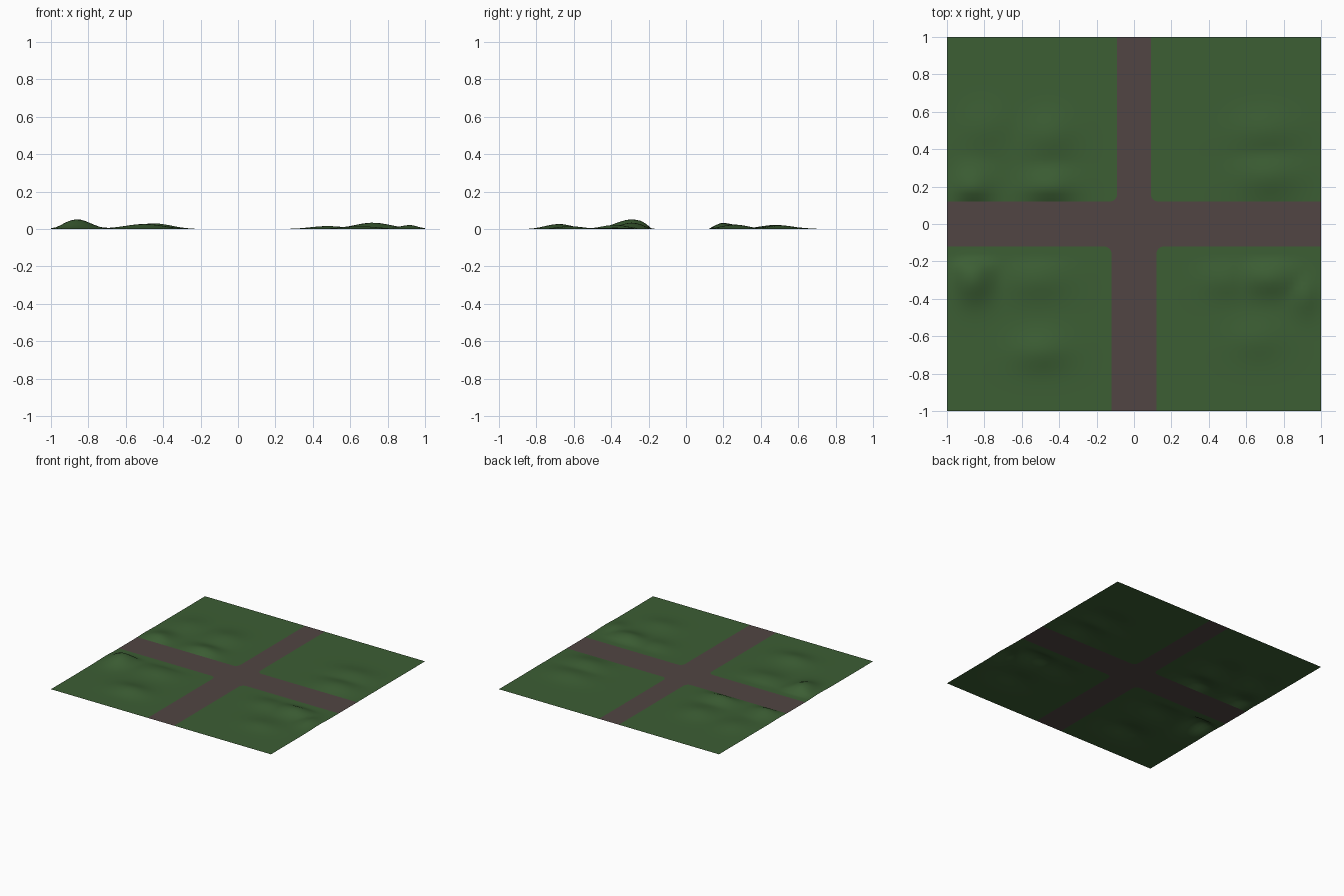
import bpy, bmesh, math

if "Cube" in bpy.data.objects:
    bpy.data.objects.remove(bpy.data.objects["Cube"])

R = 0.04            # rounded kerb radius
ROAD_Y = 0.12       # half width of the east-west road
N = 32              # grid divisions per lawn side


def material(name, rgb):
    m = bpy.data.materials.new(name)
    m.diffuse_color = (*rgb, 1)
    m.use_nodes = True
    m.node_tree.nodes["Principled BSDF"].inputs["Base Color"].default_value = m.diffuse_color
    return m


grass = material("grass green", (0.045, 0.112, 0.034))
asphalt = material("road brown grey", (0.082, 0.060, 0.056))

# Hills: x, y, height, x radius, y radius
HILLS = [
    (-0.86, -0.29, 0.052, 0.10, 0.12), (-0.50, -0.68, 0.027, 0.15, 0.10),
    (-0.52, -0.30, 0.020, 0.16, 0.10),
    (0.72, -0.29, 0.034, 0.14, 0.09), (0.92, -0.38, 0.022, 0.08, 0.10),
    (0.48, -0.30, 0.016, 0.13, 0.09), (0.65, -0.62, 0.015, 0.14, 0.10),
    (-0.86, 0.20, 0.032, 0.10, 0.10), (-0.45, 0.20, 0.031, 0.13, 0.09),
    (-0.45, 0.48, 0.022, 0.13, 0.12), (-0.80, 0.52, 0.014, 0.12, 0.12),
    (0.72, 0.26, 0.024, 0.16, 0.10), (0.70, 0.50, 0.020, 0.18, 0.11),
]


def ramp(t):
    t = max(0.0, min(1.0, t))
    return t * t * (3 - 2 * t)


def height(x, y):
    z = max(h * math.exp(-((x - a) / rx) ** 2 - ((y - b) / ry) ** 2)
            for a, b, h, rx, ry in HILLS)
    start, width = (0.12, 0.055) if y > 0 else (0.17, 0.06)
    z *= ramp((abs(y) - start) / width)          # flat beside the road
    z *= ramp((0.97 - abs(y)) / 0.2)             # flat at front and back
    z *= ramp((abs(x) - 0.12) / 0.15)
    return z * (1 - 0.45 * ramp((abs(x) - 0.92) / 0.08))


def kerb(sx, sy, steps=6):
    """Rounded kerb points from the side road to the main road."""
    w = 0.09 if sy > 0 else 0.12
    arc = [math.pi / 2 * i / steps for i in range(steps + 1)]
    return [(sx * (w + R - R * math.cos(a)),
             sy * (ROAD_Y + R - R * math.sin(a))) for a in arc]


def finish(bm, name, mat):
    bmesh.ops.recalc_face_normals(bm, faces=bm.faces)
    bm.normal_update()
    down = [f for f in bm.faces if f.normal.z < 0]
    bmesh.ops.reverse_faces(bm, faces=down)
    me = bpy.data.meshes.new(name)
    bm.to_mesh(me)
    bm.free()
    me.materials.append(mat)
    me.shade_smooth()
    ob = bpy.data.objects.new(name, me)
    bpy.context.collection.objects.link(ob)


# Four hilly lawns, each with one rounded corner at the crossing
def lawn(name, sx, sy):
    w = 0.09 if sy > 0 else 0.12
    bm = bmesh.new()

    def line(s):
        return [s] + [s + R + (1 - s - R) * i / N for i in range(N + 1)]

    xs, ys = line(w), line(ROAD_Y)
    v = {}
    for i, x in enumerate(xs):
        for j, y in enumerate(ys):
            if i or j:
                v[i, j] = bm.verts.new((sx * x, sy * y, height(sx * x, sy * y)))
    for i in range(len(xs) - 1):
        for j in range(len(ys) - 1):
            if i or j:
                bm.faces.new([v[i, j], v[i + 1, j], v[i + 1, j + 1], v[i, j + 1]])
    arc = ([v[0, 1]] + [bm.verts.new((*p, 0)) for p in kerb(sx, sy)[1:-1]]
           + [v[1, 0]])
    for a, b in zip(arc, arc[1:]):
        bm.faces.new([v[1, 1], a, b])
    finish(bm, name, grass)


for name, sx, sy in (("front_left_lawn", -1, -1), ("front_right_lawn", 1, -1),
                     ("back_left_lawn", -1, 1), ("back_right_lawn", 1, 1)):
    lawn(name, sx, sy)

# Crossroads: one flat outline with four rounded kerbs
outline = [(0.09, 1), *kerb(1, 1), (1, ROAD_Y),
           (1, -ROAD_Y), *kerb(1, -1)[::-1], (0.12, -1),
           (-0.12, -1), *kerb(-1, -1), (-1, -ROAD_Y),
           (-1, ROAD_Y), *kerb(-1, 1)[::-1], (-0.09, 1)]
bm = bmesh.new()
face = bm.faces.new([bm.verts.new((x, y, 0)) for x, y in outline])
bmesh.ops.triangulate(bm, faces=[face])
finish(bm, "crossroads", asphalt)
